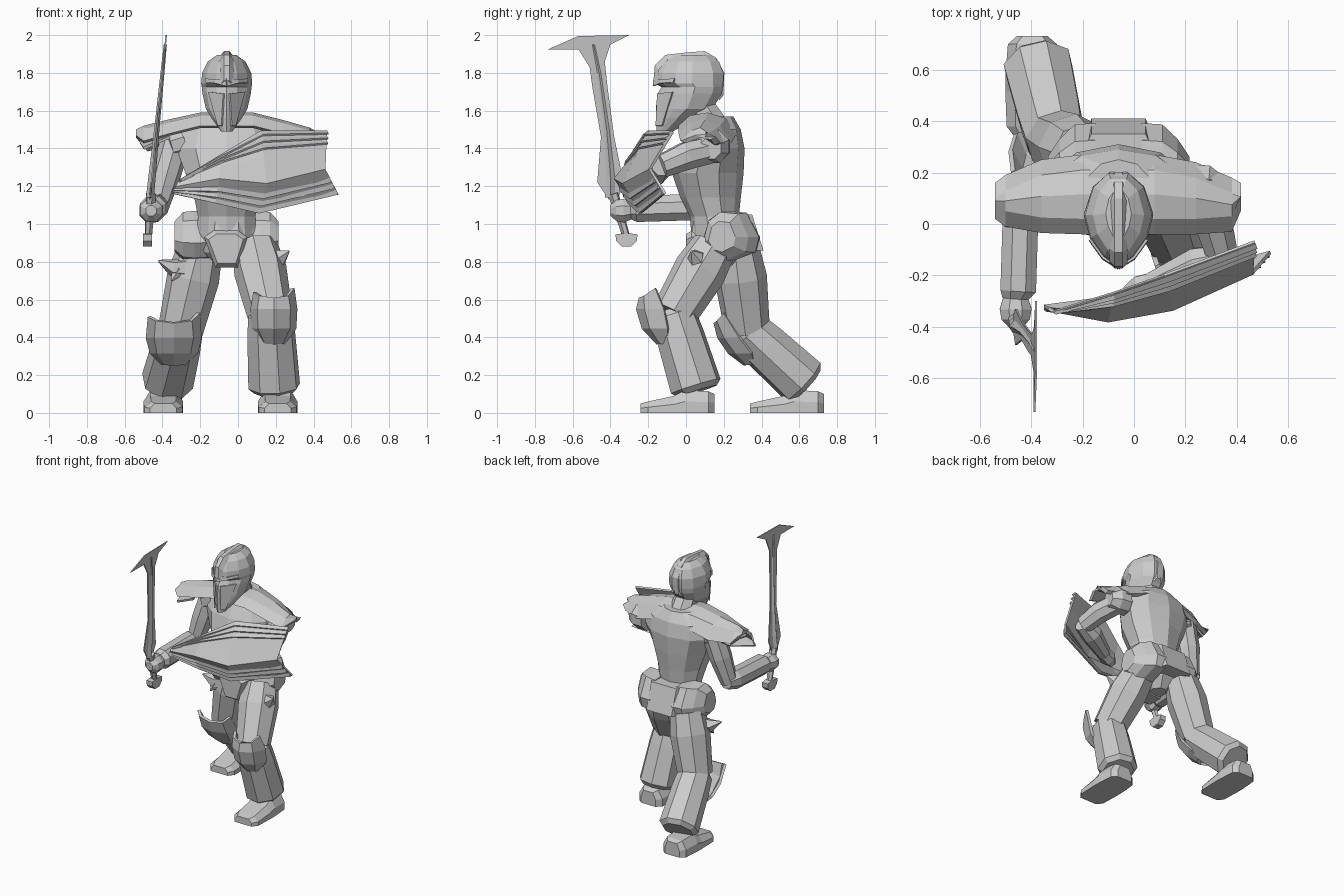
import bpy, bmesh, math
from mathutils import Vector

steel = bpy.data.materials.new("plain grey")
steel.diffuse_color = (0.6, 0.6, 0.6, 1)
CX = -0.06  # body centre line


def finish(name, bm):
    bmesh.ops.recalc_face_normals(bm, faces=bm.faces)
    me = bpy.data.meshes.new(name)
    bm.to_mesh(me)
    bm.free()
    me.materials.append(steel)
    ob = bpy.data.objects.new(name, me)
    bpy.context.collection.objects.link(ob)
    return ob


def loft(name, rings):
    """Skin closed rings of equal length and cap both ends."""
    bm = bmesh.new()
    rows = [[bm.verts.new(p) for p in r] for r in rings]
    n = len(rows[0])
    for a, b in zip(rows, rows[1:]):
        for i in range(n):
            j = (i + 1) % n
            bm.faces.new((a[i], a[j], b[j], b[i]))
    bm.faces.new(rows[0])
    bm.faces.new(rows[-1])
    return finish(name, bm)


def sheet(name, rows, thick):
    """Plate made from rows of points, thickened."""
    bm = bmesh.new()
    vs = [[bm.verts.new(p) for p in r] for r in rows]
    for a, b in zip(vs, vs[1:]):
        for i in range(len(a) - 1):
            bm.faces.new((a[i], a[i + 1], b[i + 1], b[i]))
    ob = finish(name, bm)
    mod = ob.modifiers.new("thickness", 'SOLIDIFY')
    mod.thickness, mod.offset = thick, 0
    return ob


def tube(name, stops, n=8):
    """Faceted limb through (point, radius) stops."""
    pts = [Vector(p) for p, r in stops]
    axis = (pts[-1] - pts[0]).normalized()
    q = axis.to_track_quat('Z', 'Y')
    return loft(name, [[p + q @ Vector((math.cos(a) * s[1], math.sin(a) * s[1], 0))
                        for a in [(k + .5) * math.tau / n for k in range(n)]]
                       for p, s in zip(pts, stops)])


def stack(name, levels, n=10, cx=CX):
    """Horizontal ovals: (z, y centre, half width, half depth)."""
    return loft(name, [[(cx + hx * math.cos(a), y + hy * math.sin(a), z)
                        for a in [(k + .5) * math.tau / n for k in range(n)]]
                       for z, y, hx, hy in levels])


def lerp(a, b, t):
    return Vector(a).lerp(Vector(b), t)


# torso, neck and pelvis
stack("torso", [(.93, .16, .165, .13), (1.04, .15, .16, .13), (1.14, .13, .18, .16), (1.27, .115, .23, .19),
                (1.40, .14, .28, .17), (1.50, .16, .25, .13), (1.57, .16, .12, .09)])
tube("neck", [((CX, .15, 1.5), .09), ((CX, .05, 1.66), .08)])
stack("pelvis", [(.78, .17, .06, .08), (.85, .17, .13, .14), (.95, .17, .17, .15), (1.03, .16, .16, .13)], 8)
# groin plate and back pouch
hexa = [(-.18, .93), (-.13, .965), (.0, .965), (.05, .93), (0, .77), (-.12, .77)]
loft("groin_plate", [[(CX + (x - CX) * s, y, .87 + (z - .87) * s) for x, z in hexa]
                     for y, s in ((.0, .8), (.03, 1), (.14, 1))])
loft("back_pouch", [[(CX + sx * w, y, z) for sx, y, z in ((-1, y0, .86), (1, y0, .86), (1, y1, 1.05), (-1, y1, 1.05))]
                    for y0, y1, w in ((.22, .2, .14), (.36, .31, .125), (.41, .35, .105))])
# hip plates, swept forward towards the outside
out = [(.08, .9), (.12, 1.02), (.2, 1.07), (.33, 1.06), (.40, .93), (.38, .85), (.24, .8), (.14, .82)]
for s, side in ((-1, "right"), (1, "left")):
    loft(side + "_hip_plate", [[(CX + s * w, c + (y - .24) * k, .93 + (z - .93) * kz) for y, z in out]
                               for w, c, k, kz in ((.09, .24, .95, .95), (.17, .235, .95, 1),
                                                   (.23, .21, .75, .95), (.275, .19, .45, .6))])

# legs: thigh, shin, foot, knee guard
legs = {
    "left": dict(hip=(.09, .15, .88), knee=(.17, -.065, .52), ankle=(.192, .055, .13), foot=(.21, -.24, .15)),
    "right": dict(hip=(-.2, .27, .87), knee=(-.305, .325, .435), ankle=(-.375, .625, .16), foot=(-.395, .34, .73)),
}
for side, L in legs.items():
    hip, knee, ankle = L["hip"], L["knee"], L["ankle"]
    tube(side + "_thigh", [(hip, .12), (lerp(hip, knee, .35), .14), (knee, .12)])
    tube(side + "_shin", [(lerp(knee, ankle, -.08), .09), (knee, .12), (lerp(knee, ankle, .3), .13),
                          (lerp(knee, ankle, .97), .14), (lerp(knee, ankle, 1.04), .11)])
    fx, y0, y1 = L["foot"]
    ln = y1 - y0
    rings = []
    for t, w, h in ((0, .07, .05), (.1, .1, .06), (.45, .105, .09), (.6, .105, .12), (.92, .095, .115), (1, .06, .1)):
        rings.append([(fx + a * w, y0 + t * ln, b * h) for a, b in
                      ((-1, 0), (1, 0), (1, .5), (.65, 1), (-.65, 1), (-1, .5))])
    loft(side + "_foot", rings)
    # wrapped knee guard, each row: height, forward y, half width, wrap depth
    if side == "left":
        rows, kx = [(.62, -.24, .10, .08), (.55, -.255, .115, .14), (.45, -.225, .11, .13), (.37, -.15, .06, .06)], .19
    else:
        rows, kx = [(.49, .155, .13, .05), (.40, .175, .14, .11), (.32, .23, .12, .12), (.26, .31, .06, .06)], -.34
    pts = []
    for i, (z, y, w, d) in enumerate(rows):
        up = .04 if i == 0 else 0
        pts.append([(kx - w, y + d, z + up * .5), (kx - w * .7, y + d * .3, z), (kx, y, z - up * .3),
                    (kx + w * .7, y + d * .3, z), (kx + w, y + d, z + up)])
    sheet(side + "_knee_guard", pts, .02)
# thigh holsters and spikes
for side, xa, xb, y, z, s in (("left", .2, .27, .05, .82, 1), ("right", -.32, -.42, .2, .77, -1)):
    tube(side + "_thigh_holster", [((xa - s * .04, y + .02, z), .06), ((xa + s * .03, y, z), .045),
                                   ((xb, y - .02, z + .035), .006)], 5)
    tube(side + "_thigh_spike", [((xa, y, z - .02), .04), ((xa + s * .03, y - .03, z - .07), .005)], 5)

# mantle over the shoulders: (x, front y, back y, front z, crown z, back z)
rings = []
for x, f, b, zf, zc, zb in ((-.54, .02, .16, 1.47, 1.50, 1.47), (-.50, -.01, .19, 1.44, 1.52, 1.42),
                            (-.36, -.035, .25, 1.48, 1.555, 1.43), (-.20, -.04, .27, 1.52, 1.59, 1.48),
                            (.08, -.04, .27, 1.52, 1.59, 1.48), (.24, -.04, .24, 1.48, 1.55, 1.43),
                            (.38, -.03, .18, 1.44, 1.51, 1.43), (.415, .05, .16, 1.47, 1.49, 1.46)):
    m = (f + b) / 2
    rings.append([(x, f, zf), (x, f + .06, zc - .015), (x, m, zc), (x, b - .06, zc - .03), (x, b, zb),
                  (x, b - .03, zb - .012), (x, m, zc - .04), (x, f + .03, zf - .012)])
loft("mantle", rings)
# layered tip hanging below the mantle
sheet("right_mantle_fringe", [[(-.36, -.02, 1.46), (-.50, -.01, 1.40)], [(-.39, .1, 1.48), (-.52, .1, 1.43)],
                              [(-.36, .2, 1.43), (-.48, .17, 1.39)]], .015)

# arms
tube("left_shoulder", [((.2, .15, 1.41), .09), ((.28, .14, 1.41), .095), ((.34, .13, 1.40), .06)])
tube("left_upper_arm", [((.25, .16, 1.40), .075), ((.31, .0, 1.36), .078), ((.345, -.13, 1.305), .065)])
tube("left_forearm", [((.36, -.13, 1.305), .055), ((.25, -.16, 1.28), .075), ((.06, -.24, 1.22), .05)])
tube("left_hand", [((.08, -.23, 1.22), .05), ((.02, -.25, 1.21), .055), ((-.03, -.27, 1.2), .03)], 6)
tube("right_shoulder", [((-.3, .15, 1.43), .085), ((-.37, .13, 1.41), .08)])
tube("right_upper_arm", [((-.33, .15, 1.44), .08), ((-.38, .13, 1.27), .08), ((-.43, .1, 1.08), .06)])
tube("right_forearm", [((-.43, .14, 1.09), .05), ((-.44, .06, 1.09), .075), ((-.45, -.26, 1.08), .075),
                       ((-.46, -.29, 1.075), .055)])
tube("right_hand", [((-.46, -.28, 1.075), .05), ((-.46, -.33, 1.07), .067), ((-.46, -.37, 1.07), .06),
                    ((-.46, -.4, 1.07), .03)])

# helmet: (z, front y, back y, half width)
rings = []
for z, f, b, w in ((1.49, -.155, -.07, .03), (1.56, -.16, .05, .08), (1.61, -.16, .14, .11), (1.69, -.15, .19, .128),
                   (1.725, -.13, .195, .132), (1.745, -.17, .197, .135), (1.80, -.165, .198, .13),
                   (1.86, -.135, .175, .1), (1.895, -.07, .13, .05)):
    d = b - f
    half = [(0, f), (.42, f + d * .11), (.82, f + d * .31), (1, f + d * .55), (.75, f + d * .85), (.3, b)]
    rings.append([(CX + w * x, y, z) for x, y in half] + [(CX - w * x, y, z) for x, y in half[:0:-1]])
loft("helmet", rings)
# crest ridge
path = [(-.172, 1.76), (-.165, 1.84), (-.11, 1.895), (0, 1.908), (.1, 1.915), (.16, 1.88), (.203, 1.8), (.198, 1.68)]
loft("crest", [[(CX - .035, y * .88, z - .025), (CX - .015, y, z), (CX + .015, y, z), (CX + .035, y * .88, z - .025)]
               for y, z in path])
# slanted brow and cheek plates
for s, side in ((-1, "right"), (1, "left")):
    sheet(side + "_brow", [[(CX, -.172, 1.73), (CX + s * .06, -.135, 1.745), (CX + s * .11, -.065, 1.75)],
                           [(CX, -.168, 1.77), (CX + s * .06, -.13, 1.765), (CX + s * .11, -.06, 1.77)]], .01)
    sheet(side + "_cheek", [[(CX + s * .015, -.15, 1.69), (CX + s * .095, -.07, 1.70)],
                            [(CX + s * .025, -.158, 1.52), (CX + s * .045, -.125, 1.52)]], .01)

# shield: edge lines running from the narrow tip to the wide end
top = [(-.31, -.34, 1.23), (-.08, -.27, 1.37), (.12, -.2, 1.49), (.47, -.07, 1.49)]
ridge = [(-.33, -.33, 1.2), (-.10, -.375, 1.24), (.15, -.33, 1.215), (.46, -.19, 1.29)]
low = [(-.35, -.32, 1.17), (-.12, -.29, 1.115), (.11, -.23, 1.06), (.53, -.11, 1.16)]
row = lambda a, b, t: [lerp(p, q, t) for p, q in zip(a, b)]
sheet("shield_face", [row(top, ridge, 0), row(top, ridge, .5), ridge, row(ridge, low, .5), low], .015)
for k in range(3):
    o = Vector((.01, -.012, .008))
    a, b = row(top, ridge, k * .13), row(top, ridge, k * .13 + .10)
    sheet("shield_upper_band", [a, [p + o for p in b]], .01)
    o = Vector((0, -.012, -.010))
    a, b = row(ridge, low, .3 + k * .25), row(ridge, low, .46 + k * .25)
    sheet("shield_lower_band", [a, [p + o for p in b]], .01)

# curved sword with a broad hooked head, outline in (y, z)
blade = [(-.47, 1.22), (-.41, 1.13), (-.36, 1.13), (-.33, 1.22), (-.38, 1.46), (-.415, 1.72), (-.43, 1.86),
         (-.4, 1.95), (-.3, 2.0), (-.57, 1.995), (-.73, 1.925), (-.57, 1.925), (-.51, 1.83), (-.495, 1.72), (-.45, 1.46)]
lean = lambda z: -.465 + .085 * (z - 1.15) / .85
loft("blade", [[(lean(z) + d, y, z) for y, z in blade] for d in (-.004, .004)])
spine = [(-.4, 1.14, .03), (-.4, 1.25, .028), (-.42, 1.5, .02), (-.46, 1.8, .015), (-.49, 1.95, .012)]
loft("blade_spine", [[(lean(z) - r * .7, y, z), (lean(z), y - r, z), (lean(z) + r * .7, y, z), (lean(z), y + r, z)]
                     for y, z, r in spine])
tube("grip", [((-.46, -.385, 1.16), .028), ((-.475, -.315, .93), .02)], 6)
loft("pommel", [[(-.478 + a * .024, -.315 + b * w, z) for a, b in ((-1, -1), (1, -1), (1, 1), (-1, 1))]
                for z, w in ((.88, .025), (.91, .055), (.945, .058), (.95, .02))])
